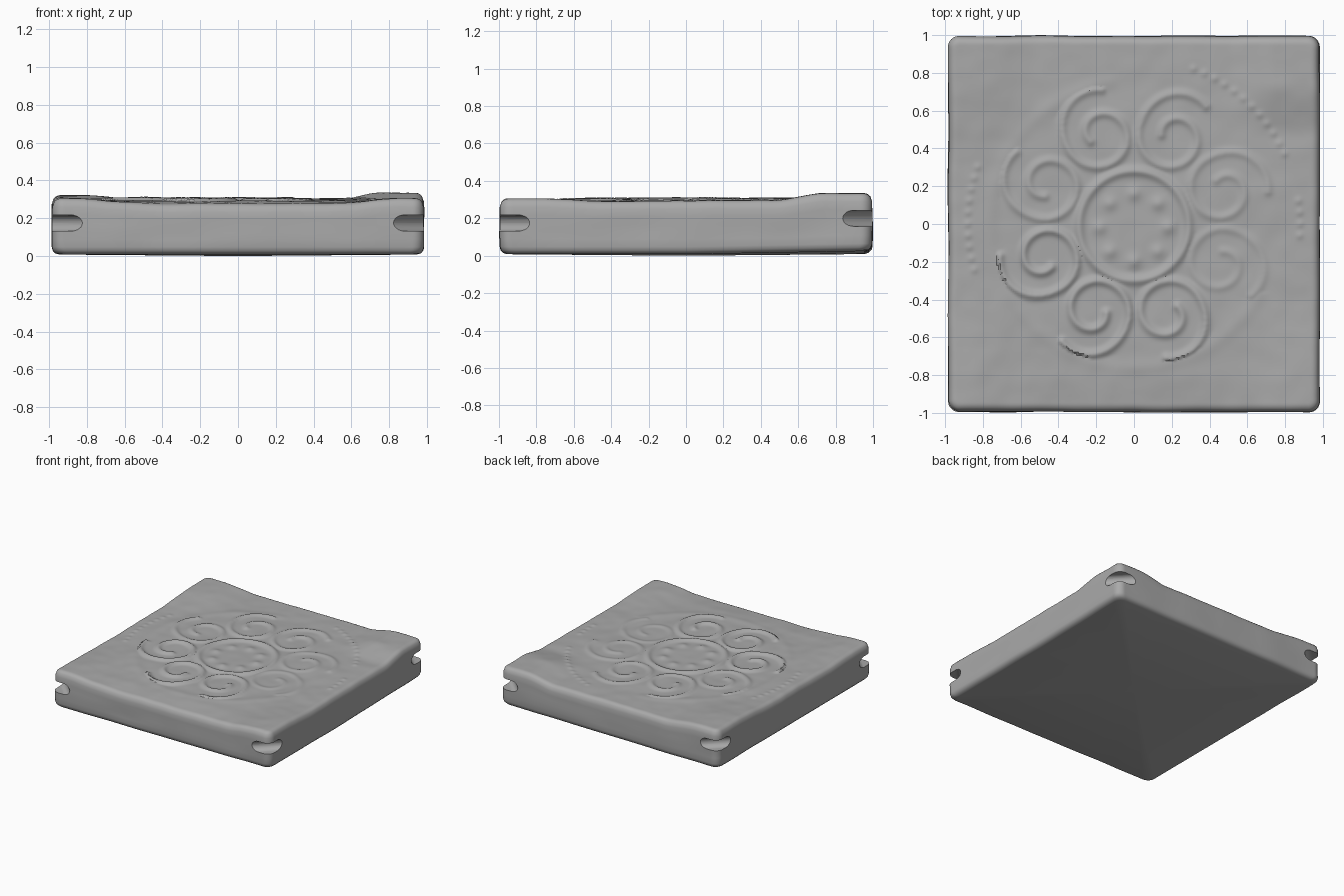
import bpy, bmesh, math
from mathutils import Vector, noise, kdtree

cube = bpy.data.objects.get("Cube")
if cube:
    bpy.data.objects.remove(cube, do_unlink=True)

stone = bpy.data.materials.new("grey_stone")
stone.use_nodes = True
COLOUR = (0.4, 0.4, 0.4, 1)
stone.diffuse_color = COLOUR
stone.node_tree.nodes["Principled BSDF"].inputs["Base Color"].default_value = COLOUR

N = 200          # grid cells along each side of the carved face
EDGE = 0.045     # rounding of the worn rims
CORNER = 0.06    # rounding of the corners in plan
HALF_X, HALF_Y = 0.983, 0.995


def lerp(a, b, t):
    return a + (b - a) * t


def smooth(a, b, t):
    t = min(max((t - a) / (b - a), 0), 1)
    return t * t * (3 - 2 * t)


# Carved ornament: each stroke point carries a height and a width
strokes = []


def stroke(points, height, width):
    strokes.extend((Vector((x, y, 0)), height, width) for x, y in points)


def arc(cx, cy, radius, start, end, steps=90):
    angles = [math.radians(lerp(start, end, i / steps)) for i in range(steps + 1)]
    return [(cx + radius * math.cos(a), cy + radius * math.sin(a)) for a in angles]


def scroll(out_angle, height):
    """Clockwise curl whose tail sweeps outward round the medallion."""
    out = math.radians(out_angle)
    cx, cy = 0.51 * math.cos(out), 0.51 * math.sin(out)
    points = []
    for i in range(121):
        t = i / 120
        a = out + math.radians(-28 + 500 * (1 - t))
        r = 0.05 + 0.12 * smooth(0, 0.55, t) + 0.07 * smooth(0.75, 1, t)
        points.append((cx + r * math.cos(a), cy + r * math.sin(a)))
    stroke(points, height, 0.022)


stroke(arc(0, -0.01, 0.29, 0, 360, 180), 0.016, 0.024)
for k, height in enumerate((0.009, 0.012, 0.013, 0.012, 0.018, 0.018, 0.015, 0.007)):
    scroll(22.5 + 45 * k, height)
stroke(arc(0, 0, 0.76, 100, 330, 200), 0.004, 0.04)

# Rosette bumps inside the ring and worn beads round the border
for k in range(8):
    stroke(arc(0, -0.02, 0.18, 45 * k, 45 * k, 1), 0.012, 0.035)
for start, end in ((25, 72), (160, 200), (-4, 12)):
    for k in range(start, end, 4):
        stroke(arc(0, 0, 0.88, k, k, 1), 0.006, 0.018)

tree = kdtree.KDTree(len(strokes))
for i, (point, h, w) in enumerate(strokes):
    tree.insert(point, i)
tree.balance()


def top_height(x, y):
    """Dished, uneven upper surface with the carved relief on it."""
    z = 0.288 + 0.008 * smooth(-1, 0.3, y)
    z += 0.038 * smooth(0.5, 0.75, x) * smooth(0.45, 0.75, y)
    z += 0.024 * smooth(0.5, 0.8, -x) * smooth(0.3, 0.8, y)
    z += 0.017 * smooth(0.6, 0.85, abs(x)) * smooth(0.4, 0.85, -y)
    z -= 0.012 * smooth(0.8, 1, -y) * (1 - smooth(0.3, 0.8, abs(x)))
    z += 0.005 * noise.noise(Vector((x * 3, y * 3, 2)))
    z += 0.003 * noise.noise(Vector((x * 9, y * 9, 5)))
    _, index, dist = tree.find(Vector((x, y, 0)))
    _, height, width = strokes[index]
    return z + height * math.exp(-(dist / width) ** 2)


def base_height(x, y):
    return 0.008 + 0.009 * max(0, y) * (1 + x)


def plan(u, v, inset=0, z=0.2):
    """Square position pulled to a rounded, slightly wavy outline."""
    inner = 1 - CORNER
    qx, qy = abs(u) - inner, abs(v) - inner
    if qx > 0 and qy > 0:
        s = max(qx, qy) / math.hypot(qx, qy)
        u = math.copysign(inner + qx * s, u)
        v = math.copysign(inner + qy * s, v)
    wave = smooth(0.85, 1, max(abs(u), abs(v)))
    wave *= 0.006 * noise.noise(Vector((u * 3, v * 3, z * 6)))
    scale = 1 - inset + wave
    return u * HALF_X * scale, v * HALF_Y * scale


# Slab: carved face, then wall rings, then underside
bm = bmesh.new()
bmesh.ops.create_grid(bm, x_segments=N, y_segments=N, size=1)
outline = {}
for vert in bm.verts:
    u, v = vert.co.x, vert.co.y
    if vert.is_boundary:
        outline[vert] = (u, v)
    x, y = plan(u, v)
    drop = max(0, EDGE - (1 - max(abs(u), abs(v))))
    z = top_height(x, y) - EDGE + math.sqrt(max(0, EDGE ** 2 - drop ** 2))
    vert.co = (x, y, z)

ring = sorted(outline, key=lambda w: math.atan2(outline[w][1], outline[w][0]))
uvs = [outline[w] for w in ring]
tops = [w.co.z for w in ring]
walls = [(t, 0, 0) for t in (0.8, 0.6, 0.4, 0.2, 0)]
walls += [(0, math.sin(a), 1 - math.cos(a)) for a in (0.5, 1.0, math.pi / 2)]
for t, sink, inset in walls:
    fresh = []
    for (u, v), top in zip(uvs, tops):
        x, y = plan(u, v, inset * 0.04, t * 0.25)
        z = lerp(base_height(x, y) + 0.04, top, t) - 0.04 * sink
        fresh.append(bm.verts.new((x, y, z)))
    for i in range(len(ring)):
        j = (i + 1) % len(ring)
        bm.faces.new((ring[i], fresh[i], fresh[j], ring[j]))
    ring = fresh
centre = bm.verts.new((0, 0, 0))
for i in range(len(ring)):
    bm.faces.new((ring[i], centre, ring[(i + 1) % len(ring)]))
bmesh.ops.recalc_face_normals(bm, faces=bm.faces)

mesh = bpy.data.meshes.new("carved_slab")
bm.to_mesh(mesh)
bm.free()
mesh.materials.append(stone)
slab = bpy.data.objects.new("carved_slab", mesh)
bpy.context.collection.objects.link(slab)


# Grooves cut diagonally across the four corners, round at the back
def corner_groove(name, sx, sy, z):
    radius, reach, length = 0.043, 0.4, 0.4
    section = [(reach, -radius)]
    for i in range(13):
        a = -math.pi / 2 - math.pi * i / 12
        section.append((radius + radius * math.cos(a), radius * math.sin(a)))
    section.append((reach, radius))
    out = Vector((sx, sy, 0)).normalized()
    along = Vector((-out.y, out.x, 0))
    back = Vector((sx * (HALF_X - 0.08), sy * (HALF_Y - 0.08), z))
    cut = bmesh.new()
    face = cut.faces.new([cut.verts.new(back + out * d + Vector((0, 0, h)) - along * length)
                          for d, h in section])
    side = bmesh.ops.extrude_face_region(cut, geom=[face])
    bmesh.ops.translate(cut, vec=along * length * 2,
                        verts=[g for g in side["geom"] if isinstance(g, bmesh.types.BMVert)])
    bmesh.ops.recalc_face_normals(cut, faces=cut.faces)
    data = bpy.data.meshes.new(name)
    cut.to_mesh(data)
    cut.free()
    data.materials.append(stone)
    cutter = bpy.data.objects.new(name, data)
    bpy.context.collection.objects.link(cutter)
    cutter.hide_render = True
    mod = slab.modifiers.new(name, 'BOOLEAN')
    mod.operation, mod.solver, mod.object = 'DIFFERENCE', 'EXACT', cutter
    return cutter


cutters = [corner_groove("groove_cutter", sx, sy, 0.175 if sy < 0 else 0.2)
           for sx in (-1, 1) for sy in (-1, 1)]
bpy.ops.object.select_all(action='DESELECT')
bpy.context.view_layer.objects.active = slab
slab.select_set(True)
for mod in list(slab.modifiers):
    bpy.ops.object.modifier_apply(modifier=mod.name)
for cutter in cutters:
    bpy.data.objects.remove(cutter, do_unlink=True)
bpy.ops.object.shade_smooth_by_angle(angle=math.radians(40))
